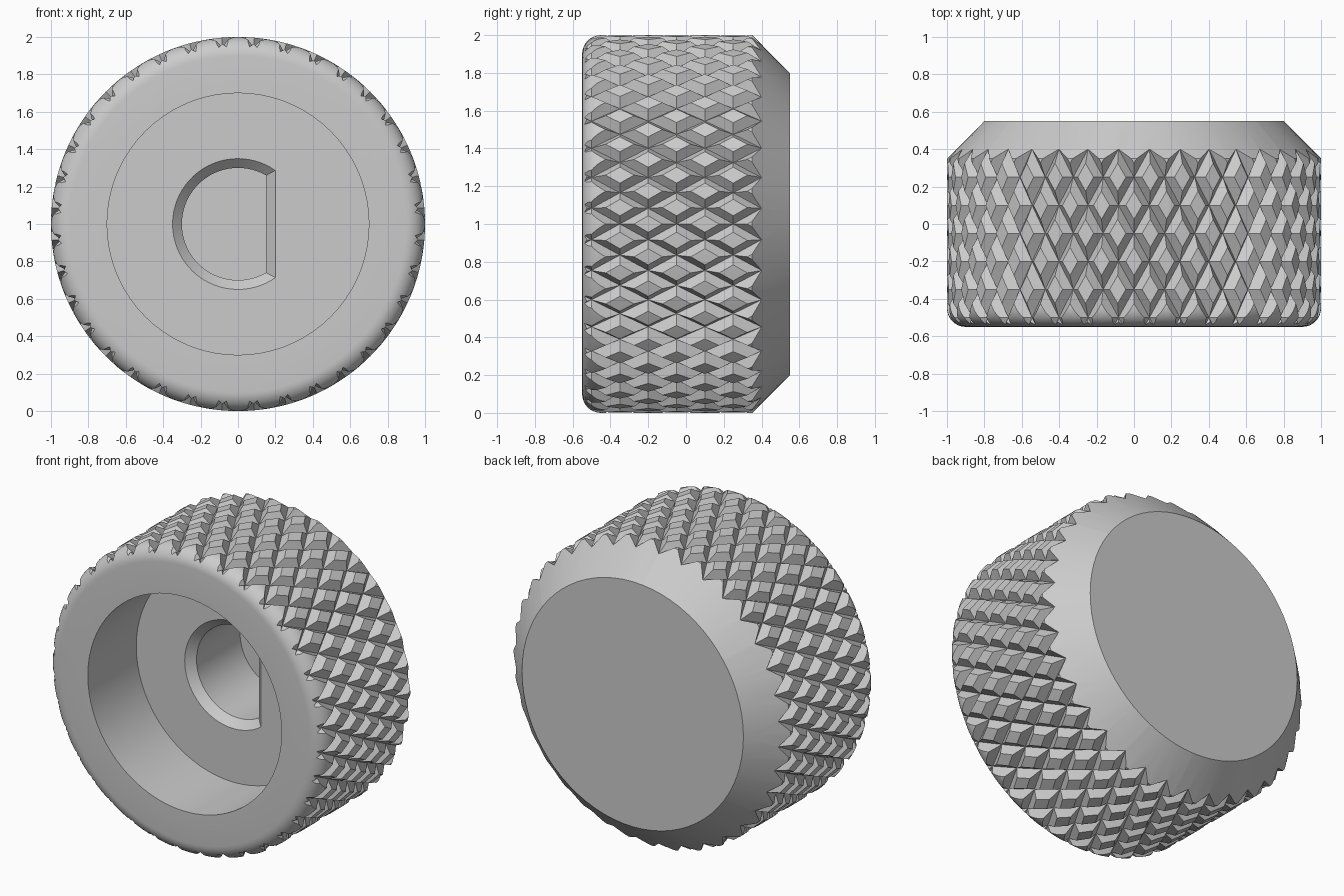
import bpy, bmesh
from math import sin, cos, acos, pi, radians

cube = bpy.data.objects.get("Cube")
if cube:
    bpy.data.objects.remove(cube, do_unlink=True)

TEETH = 36            # knurl teeth around the rim
STEP = pi / TEETH     # half a tooth, as an angle
ROW = 0.15            # half a tooth, along the axis
ROOT, TIP = 0.95, 1.0
SEGMENTS = 72

grey = bpy.data.materials.new("plain_grey")
grey.use_nodes = True
grey.diffuse_color = (0.6, 0.6, 0.6, 1)
grey.node_tree.nodes["Principled BSDF"].inputs["Base Color"].default_value = grey.diffuse_color


def polar(r, angle, y):
    """Point around the knob axis, angle measured from the top."""
    return (r * sin(angle), y, 1 + r * cos(angle))


def make_object(name, bm):
    bmesh.ops.recalc_face_normals(bm, faces=bm.faces)
    mesh = bpy.data.meshes.new(name)
    bm.to_mesh(mesh)
    bm.free()
    mesh.materials.append(grey)
    obj = bpy.data.objects.new(name, mesh)
    bpy.context.collection.objects.link(obj)
    return obj


def loft(bm, rings, closed_ends):
    """Join rings of equal vertex count into a skin."""
    for a, b in zip(rings, rings[1:]):
        for i in range(len(a)):
            j = (i + 1) % len(a)
            bm.faces.new((a[i], a[j], b[j], b[i]))
    if closed_ends:
        bm.faces.new(rings[0])
        bm.faces.new(rings[-1])


def boolean(target, tool, operation):
    mod = target.modifiers.new(tool.name, 'BOOLEAN')
    mod.object, mod.operation, mod.solver = tool, operation, 'EXACT'
    bpy.context.view_layer.objects.active = target
    bpy.ops.object.modifier_apply(modifier=mod.name)
    bpy.data.objects.remove(tool, do_unlink=True)


# Turned blank: recess, rounded front edge, chamfered back
def turned_blank():
    profile = [(0.7, -0.05), (0.7, -0.55)]
    for k in range(9):
        a = k / 8 * pi / 2
        profile.append((0.9 + 0.1 * sin(a), -0.45 - 0.1 * cos(a)))
    profile += [(1.03, -0.43), (1.03, 0.32), (0.8, 0.55)]
    bm = bmesh.new()
    rings = [[bm.verts.new(polar(r, 2 * pi * i / SEGMENTS, y)) for i in range(SEGMENTS)]
             for r, y in profile]
    loft(bm, rings, True)
    return make_object("turned_blank", bm)


# Diamond knurl: flat-topped four-sided teeth in staggered rows
def knurled_sleeve():
    bm = bmesh.new()
    roots = {}

    def root(i, row):
        key = (i % (2 * TEETH), row)
        if key not in roots:
            roots[key] = bm.verts.new(polar(ROOT, key[0] * STEP, 0.25 + row * ROW))
        return roots[key]

    first, last = -6, 3
    corners = [(1, 0), (0, 1), (-1, 0), (0, -1)]
    for row in range(first, last + 1):
        for t in range(TEETH):
            i = 2 * t + (row + 1) % 2
            base = [root(i + u, row + v) for u, v in corners]
            top = [bm.verts.new(polar(TIP, (i + u / 2) * STEP, 0.25 + (row + v / 2) * ROW))
                   for u, v in corners]
            bm.faces.new((top[0], top[1], top[3]))
            bm.faces.new((top[1], top[2], top[3]))
            for k in range(4):
                n = (k + 1) % 4
                bm.faces.new((base[k], base[n], top[n], top[k]))
    # close both ends with fans
    rims = [e for e in bm.edges if e.is_boundary]
    hubs = {s: bm.verts.new((0, s * 1.0, 1)) for s in (-1, 1)}
    for e in rims:
        side = 1 if e.verts[0].co.y > 0 else -1
        bm.faces.new((e.verts[0], e.verts[1], hubs[side]))
    bmesh.ops.triangulate(bm, faces=bm.faces)
    return make_object("knurled_knob", bm)


# D-shaped shaft socket with a chamfered mouth
def shaft_socket():
    bm = bmesh.new()
    rings = []
    for r, flat, y in [(0.37, 0.22, -0.07), (0.3, 0.15, 0), (0.3, 0.15, 0.45)]:
        start = acos(flat / r)
        ring = []
        for k in range(49):
            a = start + (2 * pi - 2 * start) * k / 48
            ring.append(bm.verts.new((r * cos(a), y, 1 + r * sin(a))))
        rings.append(ring)
    loft(bm, rings, True)
    return make_object("shaft_socket", bm)


knob = knurled_sleeve()
boolean(knob, turned_blank(), 'INTERSECT')
boolean(knob, shaft_socket(), 'DIFFERENCE')

# One plain material, smooth turned surfaces, crisp tooth edges
knob.data.materials.clear()
knob.data.materials.append(grey)
for face in knob.data.polygons:
    face.material_index = 0
bpy.ops.object.select_all(action='DESELECT')
knob.select_set(True)
bpy.context.view_layer.objects.active = knob
bpy.ops.object.shade_smooth_by_angle(angle=radians(25))
